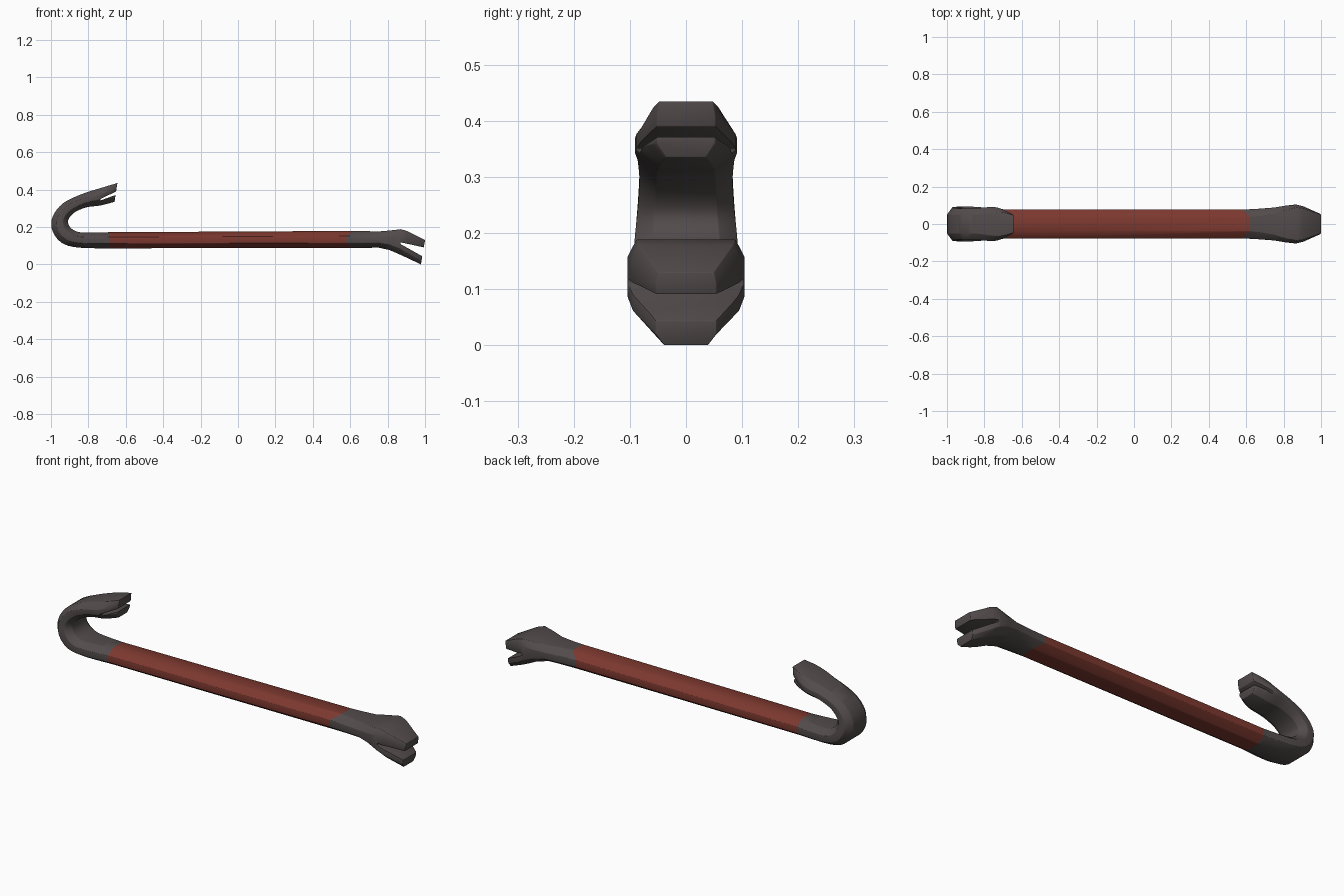
import bpy
import bmesh
from mathutils import Vector

if "Cube" in bpy.data.objects:
    bpy.data.objects.remove(bpy.data.objects["Cube"], do_unlink=True)


def make_material(name, colour):
    m = bpy.data.materials.new(name)
    m.use_nodes = True
    m.diffuse_color = colour
    m.node_tree.nodes["Principled BSDF"].inputs["Base Color"].default_value = colour
    return m


steel = make_material("dark steel", (0.085, 0.07, 0.07, 1))
red = make_material("red paint", (0.2, 0.04, 0.028, 1))


def make_object(name, bm):
    bmesh.ops.recalc_face_normals(bm, faces=bm.faces)
    me = bpy.data.meshes.new(name)
    bm.to_mesh(me)
    bm.free()
    ob = bpy.data.objects.new(name, me)
    bpy.context.collection.objects.link(ob)
    me.materials.append(steel)
    me.materials.append(red)
    return ob


def smooth_path(keys, steps):
    """Catmull-Rom blend through the key stations."""
    ks = [keys[0]] + keys + [keys[-1]]
    out = []
    for i in range(1, len(ks) - 2):
        for s in range(steps):
            t = s / steps
            out.append([0.5 * (2 * b + (c - a) * t + (2 * a - 5 * b + 4 * c - d) * t * t
                               + (3 * b - a - 3 * c + d) * t ** 3)
                        for a, b, c, d in zip(*ks[i - 1:i + 3])])
    return out + [keys[-1]]


def ring(bm, st):
    """Eight-sided section: outer x z, inner x z, half width, flat shares, side shift."""
    ox, oz, ix, iz, w, flat_out, flat_in, side, shift = st
    o, i = Vector((ox, 0, oz)), Vector((ix, 0, iz))
    mid, half = (o + i) / 2, (o - i) / 2
    shape = [(flat_out, 1), (1, side), (1, -side), (flat_in, -1)]
    shape += [(-a, b) for a, b in reversed(shape)]
    return [bm.verts.new(mid + half * b + Vector((shift if abs(b) < 1 else 0, a * w, 0)))
            for a, b in shape]


# Hook, from its tip round to the grip
hook = smooth_path([
    [-0.645, 0.435, -0.66, 0.335, 0.052, 0.92, 0.68, 0.5, 0],
    [-0.735, 0.408, -0.735, 0.315, 0.089, 0.72, 0.55, 0.3, 0],
    [-0.84, 0.374, -0.81, 0.305, 0.086, 0.6, 0.6, 0.35, 0],
    [-0.935, 0.327, -0.875, 0.277, 0.083, 0.6, 0.65, 0.4, 0],
    [-0.99, 0.258, -0.908, 0.237, 0.086, 0.6, 0.65, 0.4, 0],
    [-0.994, 0.185, -0.898, 0.199, 0.091, 0.6, 0.65, 0.4, 0],
    [-0.945, 0.117, -0.862, 0.176, 0.093, 0.6, 0.65, 0.4, 0],
    [-0.855, 0.09, -0.81, 0.17, 0.09, 0.55, 0.6, 0.4, 0],
    [-0.69, 0.086, -0.69, 0.172, 0.078, 0.5, 0.5, 0.4, 0],
], 4)

# Forked claw, from the grip to its tip
claw = [
    [0.62, 0.088, 0.62, 0.179, 0.077, 0.5, 0.5, 0.4, -0.04],
    [0.68, 0.088, 0.68, 0.178, 0.081, 0.5, 0.55, 0.4, -0.02],
    [0.75, 0.09, 0.75, 0.176, 0.088, 0.55, 0.65, 0.4, 0],
    [0.81, 0.077, 0.81, 0.181, 0.098, 0.6, 0.78, 0.45, 0],
    [0.86, 0.055, 0.87, 0.188, 0.104, 0.65, 0.85, 0.55, 0],
    [0.9, 0.037, 0.905, 0.178, 0.095, 0.68, 0.88, 0.65, 0],
    [0.978, 0.0, 1.0, 0.13, 0.054, 0.72, 0.92, 0.7, 0],
]

bm = bmesh.new()
stations = hook + claw
rings = [ring(bm, s) for s in stations]
for n, (a, b) in enumerate(zip(rings, rings[1:])):
    for k in range(8):
        f = bm.faces.new((a[k], a[(k + 1) % 8], b[(k + 1) % 8], b[k]))
        f.material_index = 1 if n == len(hook) - 1 else 0
bm.faces.new(rings[0])
bm.faces.new(rings[-1])
bar = make_object("pry_bar", bm)


def cut_notch(name, profile):
    """Cut a wedge through the full width to split a tip into two prongs."""
    b = bmesh.new()
    front = b.faces.new([b.verts.new((x, -0.3, z)) for x, z in profile])
    ext = bmesh.ops.extrude_face_region(b, geom=[front])
    bmesh.ops.translate(b, vec=(0, 0.6, 0),
                        verts=[v for v in ext["geom"] if isinstance(v, bmesh.types.BMVert)])
    cutter = make_object(name, b)
    cutter.hide_render = True
    mod = bar.modifiers.new(name, "BOOLEAN")
    mod.operation, mod.solver, mod.object = "DIFFERENCE", "EXACT", cutter
    bpy.ops.object.modifier_apply(modifier=name)
    bpy.data.objects.remove(cutter, do_unlink=True)


bpy.context.view_layer.objects.active = bar
bar.select_set(True)
cut_notch("claw_notch", [(0.87, 0.108), (0.87, 0.118), (1.04, 0.081), (1.04, 0.013)])
cut_notch("hook_notch", [(-0.735, 0.342), (-0.735, 0.35), (-0.6, 0.415), (-0.6, 0.391)])

# Softened edges
bevel = bar.modifiers.new("soft_edges", "BEVEL")
bevel.width, bevel.segments = 0.005, 2
bevel.limit_method, bevel.angle_limit = "ANGLE", 0.6
bpy.ops.object.modifier_apply(modifier="soft_edges")
bpy.ops.object.shade_smooth_by_angle(angle=0.6)
